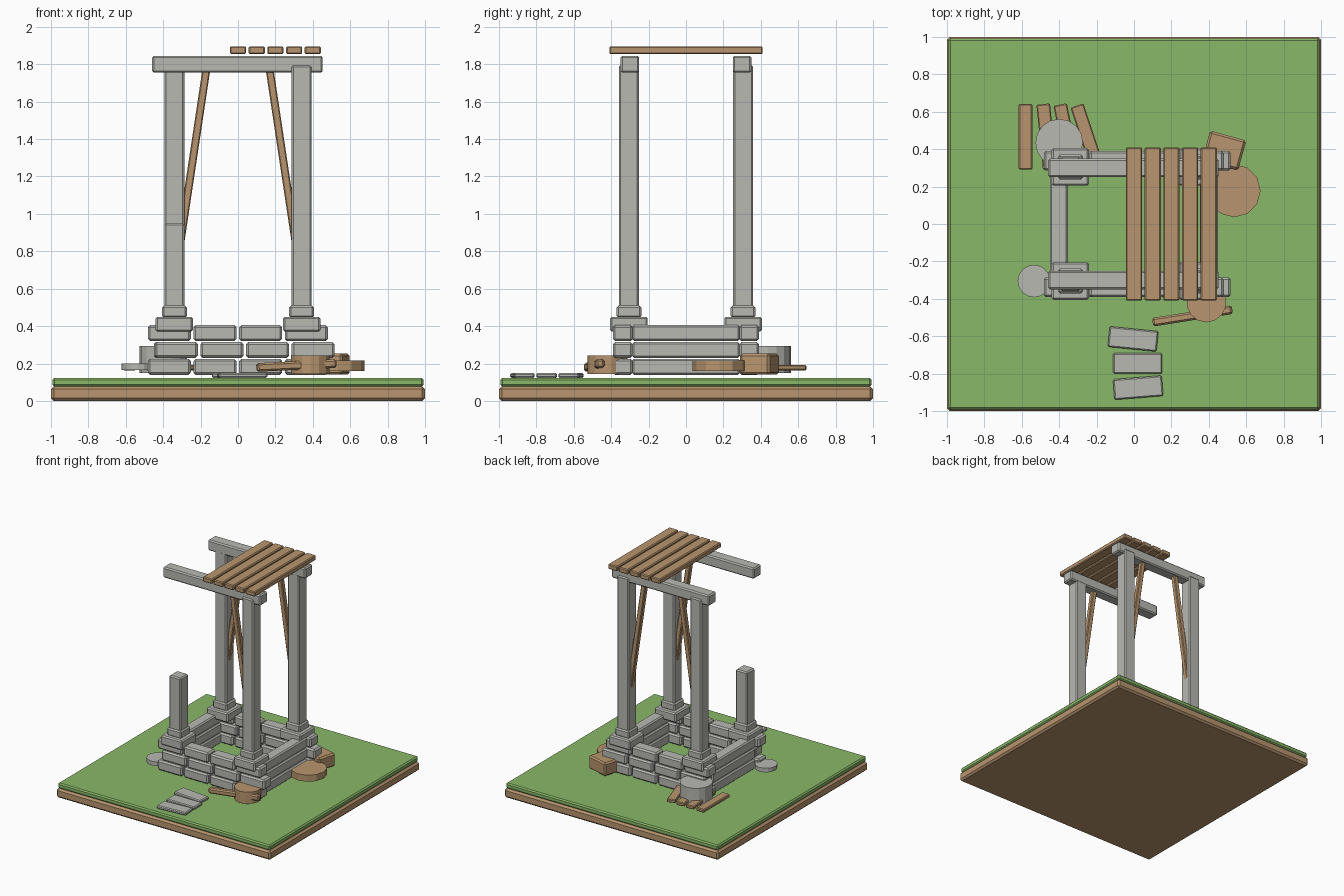
import bpy
import bmesh
import math
from mathutils import Vector, Matrix

if "Cube" in bpy.data.objects:
    bpy.data.objects.remove(bpy.data.objects["Cube"])


def material(name, color):
    m = bpy.data.materials.new(name)
    m.diffuse_color = (*color, 1)
    m.use_nodes = True
    m.node_tree.nodes["Principled BSDF"].inputs["Base Color"].default_value = m.diffuse_color
    return m


STONE = material("grey stone", (0.48, 0.485, 0.45))
WOOD = material("brown wood", (0.479, 0.301, 0.156))
GRASS = material("green grass", (0.246, 0.479, 0.138))


def finish(name, bm, mat):
    mesh = bpy.data.meshes.new(name)
    bm.to_mesh(mesh)
    bm.free()
    mesh.materials.append(mat)
    ob = bpy.data.objects.new(name, mesh)
    bpy.context.collection.objects.link(ob)
    return ob


def box(name, center, size, mat, turn=0.0, bevel=0.01, rot=None):
    """Chamfered block, turned about z or by a full rotation matrix."""
    bm = bmesh.new()
    bmesh.ops.create_cube(bm, size=1)
    bmesh.ops.scale(bm, vec=size, verts=bm.verts)
    bmesh.ops.bevel(bm, geom=bm.edges[:], offset=bevel, segments=1, affect='EDGES')
    ob = finish(name, bm, mat)
    r = rot if rot else Matrix.Rotation(turn, 4, 'Z')
    ob.matrix_world = Matrix.Translation(center) @ r
    return ob


def span(name, x, y, z, mat, bevel=0.01):
    """Block given by its limits on each axis."""
    lo, hi = Vector((x[0], y[0], z[0])), Vector((x[1], y[1], z[1]))
    return box(name, (lo + hi) / 2, hi - lo, mat, bevel=bevel)


def beam(name, a, b, width, mat, bevel=0.006):
    """Square bar between two points."""
    a, b = Vector(a), Vector(b)
    d = b - a
    rot = d.to_track_quat('Z', 'Y').to_matrix().to_4x4()
    return box(name, (a + b) / 2, (width, width, d.length), mat, bevel=bevel, rot=rot)


def disc(name, x, y, z0, z1, radius, sides, mat):
    bm = bmesh.new()
    bmesh.ops.create_cone(bm, cap_ends=True, segments=sides, radius1=radius,
                          radius2=radius, depth=z1 - z0)
    ob = finish(name, bm, mat)
    ob.location = (x, y, (z0 + z1) / 2)
    return ob


# Ground slabs
span("earth_base", (-1, 1), (-1, 1), (0, 0.078), WOOD, 0.015)
span("grass_layer", (-0.992, 0.992), (-0.992, 0.992), (0.078, 0.123), GRASS, 0.01)

# Low walls: three courses, brick rows front and back, long blocks at the sides
for row in range(3):
    z = (0.14 + 0.09 * row, 0.225 + 0.09 * row)
    shift = 0.037 if row == 1 else 0
    for side, label in ((-1, "front"), (1, "back")):
        for i in range(4):
            x = -0.367 + 0.244 * i + shift
            box(f"{label}_wall_brick", (x, side * 0.338, sum(z) / 2),
                (0.23, 0.106, 0.085), STONE, bevel=0.012)
    for side, label in ((-1, "left"), (1, "right")):
        box(f"{label}_wall_block", (side * 0.402, 0, sum(z) / 2),
            (0.096, 0.575, 0.085), STONE)

# Pillars with stepped feet; the front left one is broken off
for sx in (-1, 1):
    for sy in (-1, 1):
        x, y = sx * 0.34, sy * 0.305
        box("pillar_foot", (x, y, 0.41), (0.2, 0.2, 0.08), STONE)
        box("pillar_collar", (x, y, 0.477), (0.132, 0.132, 0.065), STONE)
        broken = sx < 0 and sy < 0
        top = 0.95 if broken else 1.795
        span("broken_pillar" if broken else "pillar", (x - 0.054, x + 0.054),
             (y - 0.054, y + 0.054), (0.45, top), STONE)
        # Slanted braces under the top beams
        if not broken:
            beam("brace", (sx * 0.327, y, 0.72), (sx * 0.168, y, 1.78), 0.042, WOOD)

# Top beams
for sy in (-1, 1):
    box("top_beam", (-0.003, sy * 0.3, 1.8), (0.912, 0.1, 0.09), STONE)

# Remaining roof planks
for i in range(5):
    box("roof_plank", (i * 0.1, 0, 1.875), (0.087, 0.82, 0.042), WOOD, bevel=0.007)

# Stepping stones
for x, y, turn in ((-0.005, -0.615, -0.1), (0.02, -0.745, 0), (0.022, -0.875, 0.08)):
    box("stepping_stone", (x, y, 0.136), (0.262, 0.11, 0.026), STONE, turn, 0.007)

# Fallen planks behind the wall
for x, turn in ((-0.58, 0), (-0.468, 0.1), (-0.36, 0.2), (-0.25, 0.32)):
    box("fallen_plank", (x, 0.467, 0.178), (0.073, 0.35, 0.028), WOOD, turn, 0.006)

# Loose discs, crate and log around the well
disc("stone_drum", -0.4, 0.435, 0.15, 0.295, 0.127, 16, STONE)
disc("stone_disc", -0.535, -0.305, 0.165, 0.2, 0.087, 16, STONE)
disc("wooden_lid", 0.535, 0.178, 0.16, 0.215, 0.142, 12, WOOD)
disc("bucket", 0.387, -0.42, 0.145, 0.243, 0.106, 14, WOOD)
box("crate", (0.482, 0.393, 0.197), (0.2, 0.165, 0.112), WOOD, -0.27, 0.012)
beam("log", (0.1, -0.525, 0.179), (0.525, -0.458, 0.2), 0.046, WOOD, 0.01)
